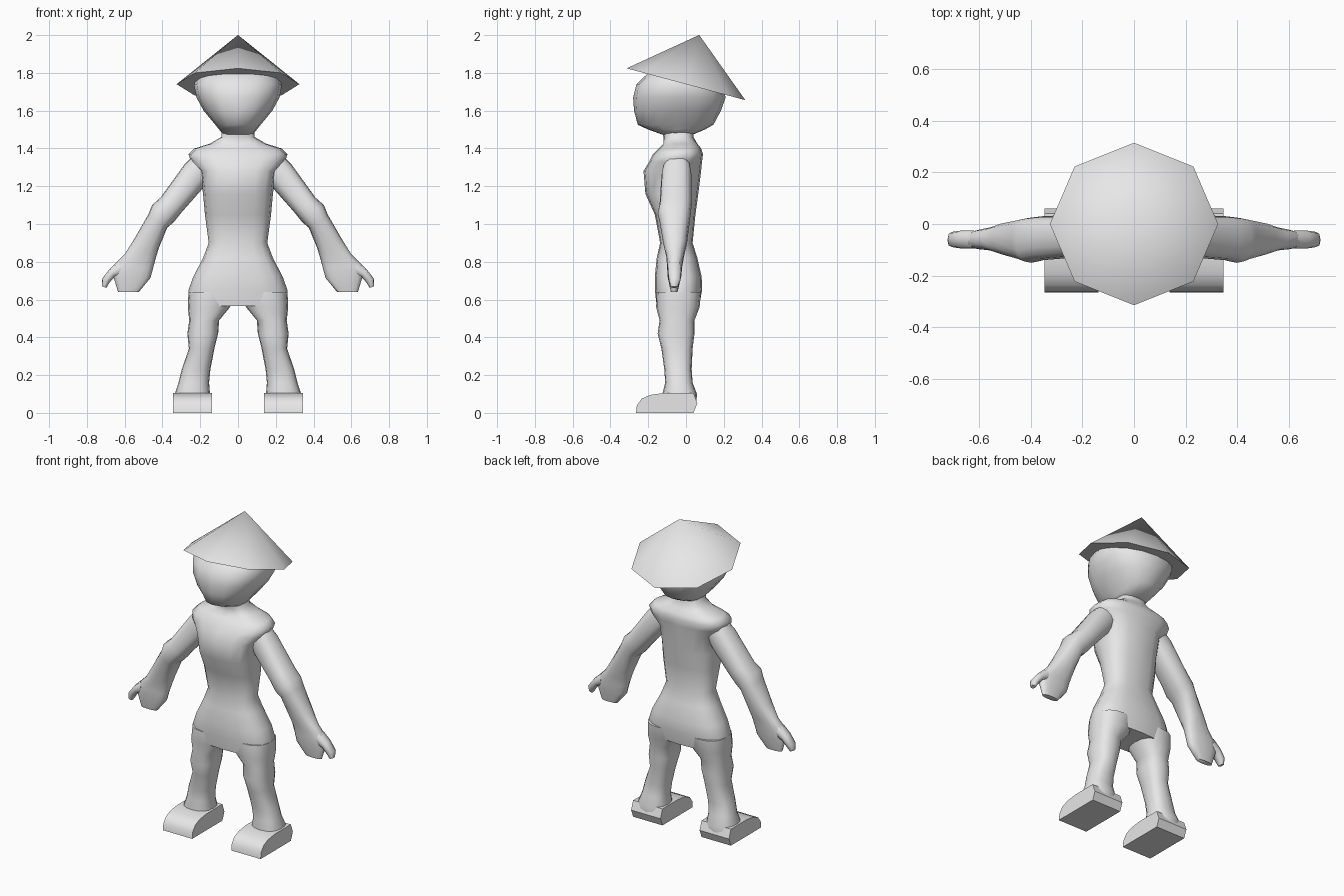
import bpy
import bmesh
import math
from mathutils import Matrix, Vector

default_cube = bpy.data.objects.get("Cube")
if default_cube:
    bpy.data.objects.remove(default_cube, do_unlink=True)

# One plain material for the whole figure
grey = bpy.data.materials.new("light_grey")
grey.use_nodes = True
grey.diffuse_color = (0.8, 0.8, 0.8, 1)
grey.node_tree.nodes["Principled BSDF"].inputs["Base Color"].default_value = grey.diffuse_color


def finish(name, bm, angle=60):
    """Turn a bmesh into a shaded, coloured object."""
    bmesh.ops.recalc_face_normals(bm, faces=bm.faces)
    mesh = bpy.data.meshes.new(name)
    bm.to_mesh(mesh)
    bm.free()
    mesh.materials.append(grey)
    obj = bpy.data.objects.new(name, mesh)
    bpy.context.collection.objects.link(obj)
    bpy.ops.object.select_all(action="DESELECT")
    obj.select_set(True)
    bpy.context.view_layer.objects.active = obj
    bpy.ops.object.shade_smooth_by_angle(angle=math.radians(angle))
    return obj


def signed_power(value, power):
    return math.copysign(abs(value) ** power, value)


def loft(name, rings, power=0.8, sides=16, mirror=1):
    """Skin rings given as (outer x, outer z, inner x, inner z, front y, back y)."""
    bm = bmesh.new()
    loops = []
    for outer_x, outer_z, inner_x, inner_z, front, back in rings:
        outer = Vector((outer_x * mirror, 0, outer_z))
        inner = Vector((inner_x * mirror, 0, inner_z))
        centre = (outer + inner) / 2 + Vector((0, (front + back) / 2, 0))
        across = (outer - inner) / 2
        depth = Vector((0, (back - front) / 2, 0))
        loop = []
        for i in range(sides):
            angle = math.tau * i / sides
            u = signed_power(math.cos(angle), power)
            v = signed_power(math.sin(angle), power)
            loop.append(bm.verts.new(centre + across * u + depth * v))
        loops.append(loop)
    for lower, upper in zip(loops, loops[1:]):
        for i in range(sides):
            j = (i + 1) % sides
            bm.faces.new((lower[i], lower[j], upper[j], upper[i]))
    bm.faces.new(loops[0])
    bm.faces.new(loops[-1])
    return finish(name, bm)


def level(rows):
    """Symmetric horizontal rings from (z, half width, front y, back y)."""
    return [(w, z, -w, z, front, back) for z, w, front, back in rows]


def upright(rows):
    """Off-centre horizontal rings from (z, outer x, inner x, front y, back y)."""
    return [(outer, z, inner, z, front, back) for z, outer, inner, front, back in rows]


def extrude_profile(name, profile, inner, outer, mirror):
    """Extrude a side profile of (y, z) points across x."""
    bm = bmesh.new()
    face = bm.faces.new([bm.verts.new((inner * mirror, y, z)) for y, z in profile])
    moved = bmesh.ops.extrude_face_region(bm, geom=[face])["geom"]
    verts = [item for item in moved if isinstance(item, bmesh.types.BMVert)]
    bmesh.ops.translate(bm, verts=verts, vec=((outer - inner) * mirror, 0, 0))
    return finish(name, bm, 35)


# Body from hips to neck
loft("torso", level([
    (0.565, 0.265, -0.155, 0.07),
    (0.65, 0.262, -0.165, 0.085),
    (0.72, 0.237, -0.165, 0.083),
    (0.82, 0.185, -0.155, 0.06),
    (0.9, 0.155, -0.137, 0.035),
    (1.05, 0.175, -0.165, 0.05),
    (1.16, 0.185, -0.215, 0.065),
    (1.28, 0.2, -0.225, 0.08),
    (1.33, 0.25, -0.195, 0.085),
    (1.37, 0.262, -0.175, 0.09),
    (1.4, 0.23, -0.145, 0.08),
    (1.425, 0.15, -0.12, 0.06),
    (1.46, 0.088, -0.12, 0.04),
    (1.52, 0.085, -0.13, 0.04),
]), power=0.75)

# Head, its crown hidden inside the hat
loft("head", level([
    (1.475, 0.08, -0.13, 0.04),
    (1.5, 0.1, -0.2, 0.1),
    (1.525, 0.12, -0.255, 0.145),
    (1.6, 0.182, -0.275, 0.185),
    (1.67, 0.22, -0.28, 0.21),
    (1.74, 0.234, -0.262, 0.19),
    (1.8, 0.2, -0.2, 0.13),
    (1.84, 0.1, -0.1, 0.08),
]), power=0.85)

# Eight-sided conical hat, tipped back
hat = bmesh.new()
bmesh.ops.create_cone(
    hat, cap_ends=True, segments=8, radius1=0.325, radius2=0, depth=0.27,
    matrix=Matrix.Translation((0, 0, 1.74)) @ Matrix.Rotation(math.radians(-15), 4, "X")
    @ Matrix.Translation((0, 0, 0.135)))
finish("hat", hat, 50)

for side, mirror in (("left", 1), ("right", -1)):
    # Leg with knee and flared ankle
    loft(side + "_leg", upright([
        (0.64, 0.262, 0.02, -0.155, 0.08),
        (0.56, 0.266, 0.042, -0.158, 0.072),
        (0.49, 0.258, 0.1, -0.14, 0.045),
        (0.42, 0.268, 0.105, -0.15, 0.045),
        (0.34, 0.26, 0.125, -0.13, 0.035),
        (0.23, 0.298, 0.146, -0.115, 0.03),
        (0.16, 0.315, 0.153, -0.11, 0.035),
        (0.1, 0.335, 0.148, -0.125, 0.058),
        (0.05, 0.34, 0.145, -0.12, 0.055),
    ]), mirror=mirror)

    # Blocky foot
    extrude_profile(side + "_foot", [
        (-0.265, 0), (-0.26, 0.04), (-0.235, 0.075), (-0.19, 0.095),
        (-0.12, 0.105), (0.04, 0.105), (0.06, 0.05), (0.04, 0),
    ], 0.138, 0.345, mirror)

    # Arm from shoulder through elbow to palm
    loft(side + "_arm", [
        (0.23, 1.37, 0.14, 1.25, -0.115, 0.02),
        (0.28, 1.32, 0.185, 1.19, -0.13, 0.03),
        (0.41, 1.14, 0.3, 1.06, -0.14, 0.03),
        (0.455, 1.1, 0.34, 1.01, -0.15, 0.025),
        (0.475, 1.05, 0.375, 0.98, -0.14, 0.02),
        (0.55, 0.92, 0.42, 0.87, -0.12, 0.005),
        (0.6, 0.84, 0.435, 0.82, -0.105, -0.01),
        (0.655, 0.785, 0.45, 0.765, -0.1, -0.02),
        (0.662, 0.73, 0.463, 0.715, -0.098, -0.025),
        (0.635, 0.64, 0.525, 0.64, -0.08, -0.045),
    ], mirror=mirror)

    # Thumb
    loft(side + "_thumb", [
        (0.63, 0.81, 0.61, 0.73, -0.095, -0.025),
        (0.68, 0.762, 0.652, 0.722, -0.095, -0.025),
        (0.72, 0.71, 0.68, 0.69, -0.09, -0.03),
        (0.721, 0.67, 0.697, 0.662, -0.08, -0.045),
    ], power=0.7, sides=8, mirror=mirror)
